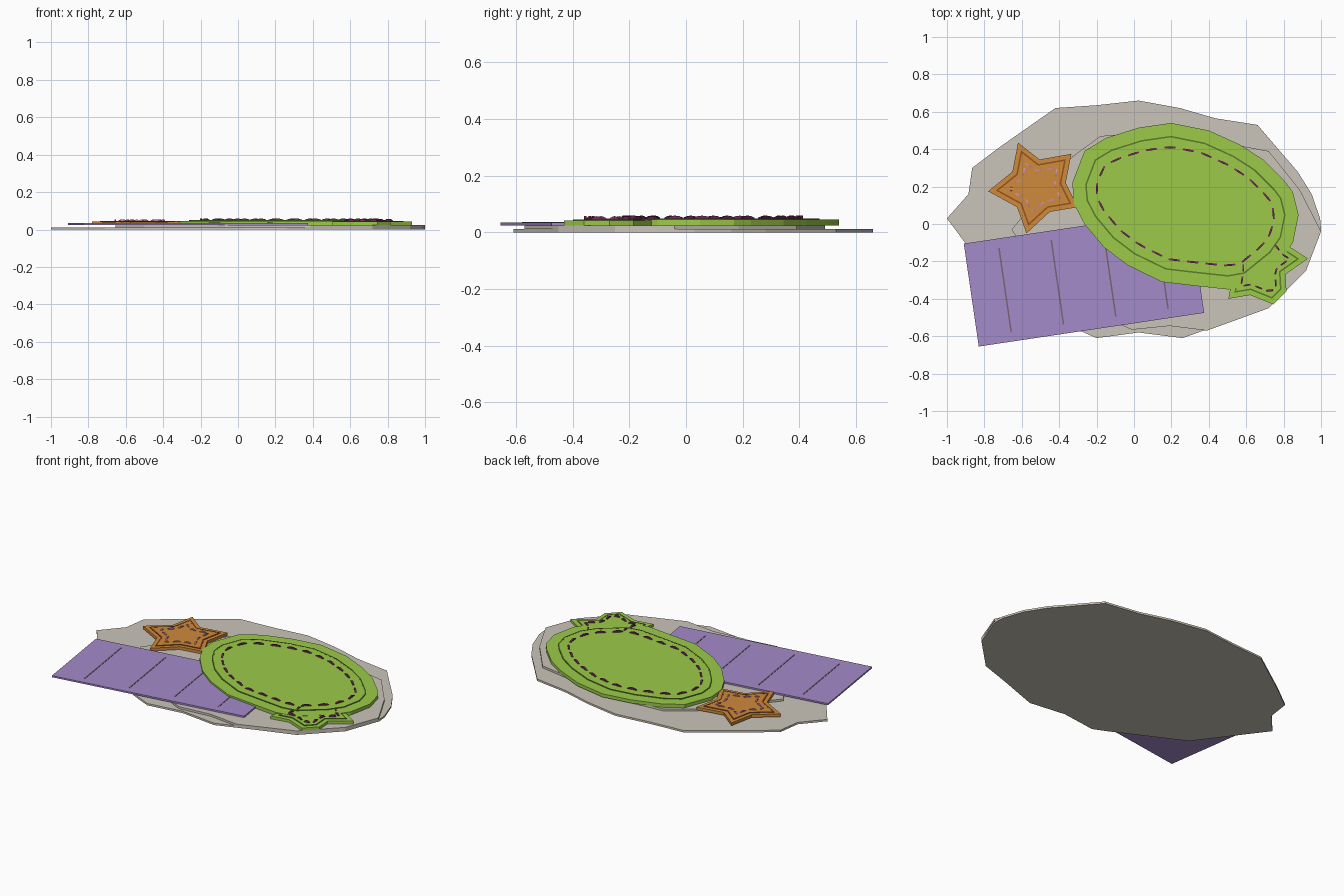
import bpy
import bmesh
import math
from mathutils import Vector

cube = bpy.data.objects.get("Cube")
if cube:
    bpy.data.objects.remove(cube, do_unlink=True)


def material(name, rgb):
    """Flat material from display values, stored as linear ones."""
    linear = [(c / 255) ** 2.2 for c in rgb] + [1]
    mat = bpy.data.materials.new(name)
    mat.use_nodes = True
    mat.diffuse_color = linear
    mat.node_tree.nodes["Principled BSDF"].inputs["Base Color"].default_value = linear
    return mat


STONE = material("warm grey stone", (202, 196, 184))
PURPLE = material("soft purple", (163, 138, 200))
GREEN = material("leaf green", (153, 201, 74))
DARK_GREEN = material("dark olive", (92, 124, 44))
ORANGE = material("orange", (206, 136, 62))
BROWN = material("dark orange", (150, 84, 32))
PLUM = material("plum thread", (122, 48, 92))
PINK = material("pink thread", (205, 140, 165))
TAUPE = material("taupe line", (118, 100, 118))


def finish(name, bm, mat):
    bmesh.ops.recalc_face_normals(bm, faces=bm.faces)
    mesh = bpy.data.meshes.new(name)
    bm.to_mesh(mesh)
    bm.free()
    mesh.materials.append(mat)
    obj = bpy.data.objects.new(name, mesh)
    bpy.context.collection.objects.link(obj)
    return obj


def outline(points):
    """Vectors in counter-clockwise order."""
    pts = [Vector(p) for p in points]
    area = sum(a.x * b.y - b.x * a.y for a, b in zip(pts, pts[1:] + pts[:1]))
    return pts if area > 0 else pts[::-1]


def inset(pts, dist):
    """Move every edge of the outline inwards by the same distance."""
    result = []
    for i, p in enumerate(pts):
        before = (p - pts[i - 1]).normalized()
        after = (pts[(i + 1) % len(pts)] - p).normalized()
        n = Vector((-before.y, before.x))
        m = Vector((-after.y, after.x))
        result.append(p + (n + m) * dist / (1 + n.dot(m)))
    return result


def plate(name, pts, low, high, mat):
    """Flat slab with the given outline."""
    bm = bmesh.new()
    base = [bm.verts.new((p.x, p.y, low)) for p in pts]
    top = [bm.verts.new((p.x, p.y, high)) for p in pts]
    bm.faces.new(base[::-1])
    bm.faces.new(top)
    for i in range(len(pts)):
        bm.faces.new((base[i - 1], base[i], top[i], top[i - 1]))
    return finish(name, bm, mat)


def ring(name, pts, dist, width, low, high, mat):
    """Narrow band that follows the outline."""
    bm = bmesh.new()
    loops = []
    for d, z in ((dist, low), (dist, high), (dist + width, high), (dist + width, low)):
        loops.append([bm.verts.new((p.x, p.y, z)) for p in inset(pts, d)])
    for a, b in zip(loops, loops[1:] + loops[:1]):
        for i in range(len(pts)):
            bm.faces.new((a[i - 1], a[i], b[i], b[i - 1]))
    return finish(name, bm, mat)


def along(pts, dist):
    """Point at a distance along the closed outline."""
    for a, b in zip(pts, pts[1:] + pts[:1]):
        length = (b - a).length
        if dist <= length:
            return a.lerp(b, dist / length)
        dist -= length
    return pts[0].copy()


def stitches(name, pts, count, width, z, rise, mat, keep=lambda p: True):
    """Arched thread dashes spaced evenly around the outline."""
    bm = bmesh.new()
    total = sum((b - a).length for a, b in zip(pts, pts[1:] + pts[:1]))
    step = total / count
    for k in range(count):
        start = along(pts, (k + 0.2) * step)
        end = along(pts, (k + 0.8) * step)
        if not keep(start.lerp(end, 0.5)):
            continue
        run = (end - start).normalized()
        side = Vector((-run.y, run.x)) * width / 2
        rows = []
        for t in (0, 0.25, 0.5, 0.75, 1):
            p = start.lerp(end, t)
            crest = z + rise * (0.3 + 0.7 * math.sin(math.pi * t))
            corners = ((p - side, z - 0.002), (p + side, z - 0.002),
                       (p + side, crest), (p - side, crest))
            rows.append([bm.verts.new((q.x, q.y, h)) for q, h in corners])
        for a, b in zip(rows, rows[1:]):
            for i in range(4):
                bm.faces.new((a[i - 1], a[i], b[i], b[i - 1]))
        bm.faces.new(rows[0])
        bm.faces.new(rows[-1])
    return finish(name, bm, mat)


# Two stacked stone slabs
lower_slab = outline([
    (-1, .03), (-.885, .16), (-.865, .3), (-.72, .41), (-.42, .62), (-.2, .635),
    (.025, .66), (.245, .62), (.435, .565), (.66, .53), (.78, .39), (.875, .28),
    (.95, .16), (.995, .03), (1, -.03), (.92, -.25), (.72, -.45), (.51, -.52),
    (.26, -.61), (.025, -.58), (-.2, -.61), (-.29, -.57), (-.71, -.36)])
plate("lower_stone_slab", lower_slab, 0, .012, STONE)
upper_slab = outline([
    (-.655, -.03), (-.33, .36), (-.18, .47), (.05, .49), (.56, .42), (.72, .39),
    (.885, .185), (.975, .01), (1, -.04), (.92, -.25), (.72, -.45), (.39, -.57),
    (.19, -.545), (-.01, -.565), (-.07, -.54), (-.5, -.26)])
plate("upper_stone_slab", upper_slab, .012, .025, STONE)

# Purple mat with evenly spaced cross lines
corner, along_mat, down_mat = Vector((-.91, -.105)), Vector((1.205, .18)), Vector((.08, -.55))
plate("purple_mat", outline([corner, corner + along_mat, corner + along_mat + down_mat,
                             corner + down_mat]), .025, .035, PURPLE)
for i in range(4):
    a = corner + along_mat * (.15 + .232 * i) + down_mat * .09
    b = a + down_mat * .82
    half = along_mat.normalized() * .004
    plate(f"mat_line_{i + 1}", outline([a - half, a + half, b + half, b - half]),
          .034, .037, TAUPE)


def padded_patch(name, pts, top, rim, mat, line_mat):
    """Patch with a dark seam and a slightly raised middle."""
    plate(name, pts, .025, top, mat)
    plate(name + "_raised_middle", inset(pts, rim), top - .002, top + .003, mat)
    ring(name + "_seam", pts, rim - .004, .008, top - .002, top + .0036, line_mat)


# Large green oval patch
oval = outline([
    (-.33, .22), (-.265, .39), (-.15, .46), (.025, .515), (.2, .54), (.4, .5),
    (.565, .425), (.69, .345), (.805, .23), (.85, .17), (.88, .05), (.85, -.1),
    (.78, -.2), (.62, -.33), (.505, -.35), (.32, -.33), (.15, -.31),
    (-.035, -.22), (-.16, -.125), (-.265, 0), (-.32, .105)])
padded_patch("green_oval", oval, .046, .072, GREEN, DARK_GREEN)
stitches("oval_stitches", inset(oval, .125), 25, .01, .049, .01, PLUM)

# Small green star partly under the oval
small_star = outline([
    (.505, -.4), (.62, -.38), (.745, -.43), (.815, -.36), (.81, -.27), (.93, -.185),
    (.83, -.12), (.74, 0), (.66, -.1), (.52, -.08), (.53, -.25)])
padded_patch("green_star", small_star, .042, .03, GREEN, DARK_GREEN)
stitches("green_star_stitches", inset(small_star, .055), 14, .009, .045, .012, PLUM,
         keep=lambda p: ((p.x - .28) / .55) ** 2 + ((p.y - .1) / .4) ** 2 > 1)

# Orange star
orange_star = outline([
    (-.62, .435), (-.505, .345), (-.335, .375), (-.365, .22), (-.3, .09),
    (-.45, .065), (-.575, -.05), (-.625, .09), (-.78, .175), (-.65, .28)])
padded_patch("orange_star", orange_star, .043, .027, ORANGE, BROWN)
stitches("orange_star_stitches", inset(orange_star, .06), 14, .008, .046, .008, PINK)
